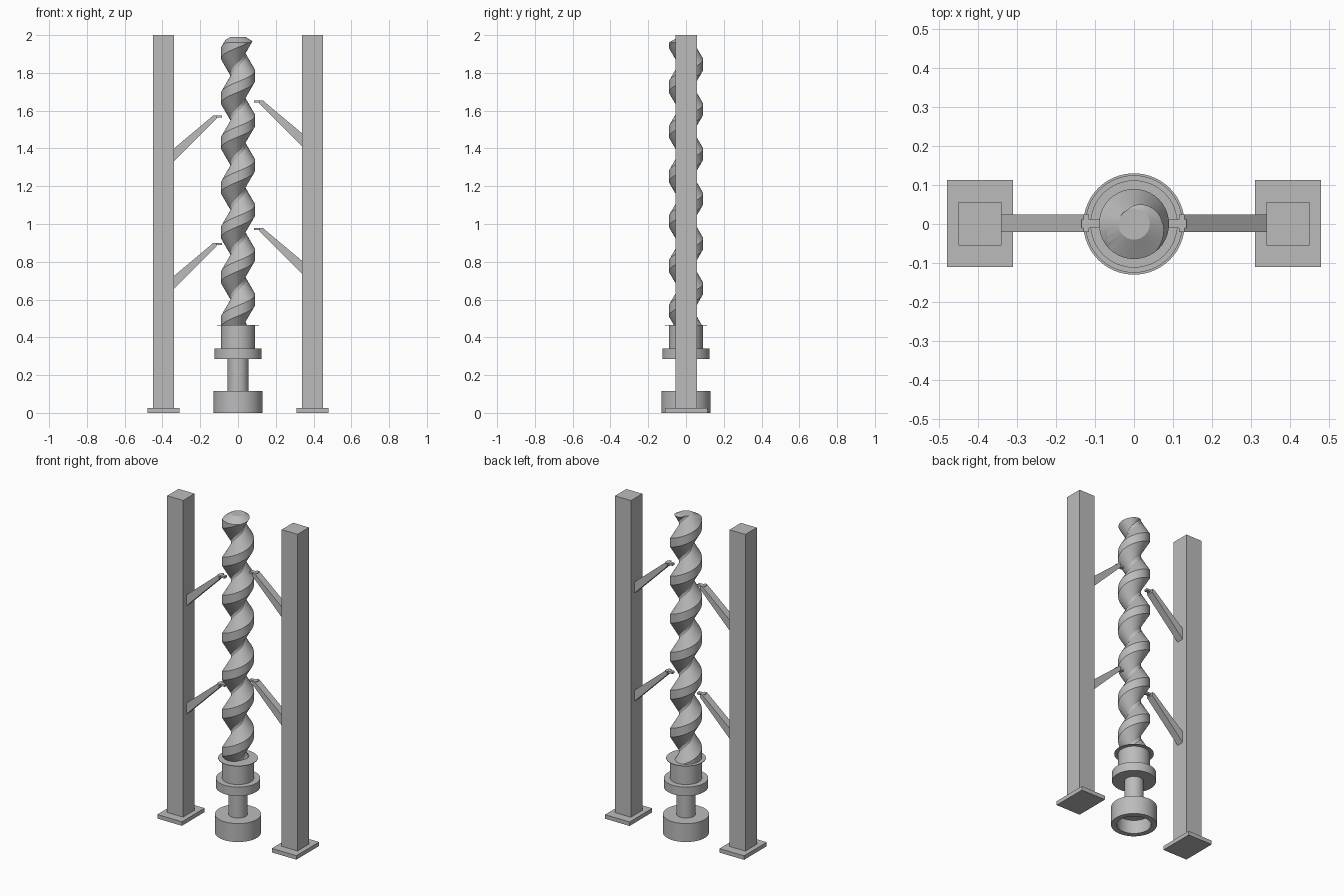
import bpy, bmesh
from math import cos, sin, pi, radians
from mathutils import Vector

if "Cube" in bpy.data.objects:
    bpy.data.objects.remove(bpy.data.objects["Cube"], do_unlink=True)

grey = bpy.data.materials.new("plain_grey")
grey.use_nodes = True
COLOUR = (0.5, 0.5, 0.5, 1)
grey.diffuse_color = COLOUR
grey.node_tree.nodes["Principled BSDF"].inputs["Base Color"].default_value = COLOUR


def add(name, bm, smooth=False):
    bmesh.ops.recalc_face_normals(bm, faces=bm.faces)
    mesh = bpy.data.meshes.new(name)
    bm.to_mesh(mesh)
    bm.free()
    mesh.materials.append(grey)
    ob = bpy.data.objects.new(name, mesh)
    bpy.context.collection.objects.link(ob)
    if smooth:
        shade(ob)
    return ob


def shade(ob):
    bpy.ops.object.select_all(action='DESELECT')
    ob.select_set(True)
    bpy.context.view_layer.objects.active = ob
    bpy.ops.object.shade_smooth_by_angle(angle=radians(30))


def box(name, lo, hi):
    bm = bmesh.new()
    bmesh.ops.create_cube(bm, size=1)
    for v in bm.verts:
        v.co = Vector([a + (b - a) * (c + 0.5) for a, b, c in zip(lo, hi, v.co)])
    return add(name, bm)


def lathe(name, profile, steps=64):
    """Revolve (radius, height) points around the vertical axis."""
    bm = bmesh.new()
    verts = [bm.verts.new((r, 0, z)) for r, z in profile]
    edges = [bm.edges.new(pair) for pair in zip(verts, verts[1:])]
    bmesh.ops.spin(bm, geom=verts + edges, cent=(0, 0, 0), axis=(0, 0, 1),
                   angle=2 * pi, steps=steps, use_duplicate=False)
    bmesh.ops.remove_doubles(bm, verts=bm.verts, dist=0.0001)
    return add(name, bm, True)


def prism(name, outline, y0, y1):
    """Extrude an (x, z) outline along y."""
    bm = bmesh.new()
    face = bm.faces.new([bm.verts.new((x, y0, z)) for x, z in outline])
    out = bmesh.ops.extrude_face_region(bm, geom=[face])
    moved = [g for g in out["geom"] if isinstance(g, bmesh.types.BMVert)]
    bmesh.ops.translate(bm, verts=moved, vec=(0, y1 - y0, 0))
    return add(name, bm)


# Posts with foot plates, and two sloping arms with narrow tips on each
for side, s in (("left", 1), ("right", -1)):
    box(side + "_post", (s * 0.395 - 0.055, -0.055, 0), (s * 0.395 + 0.055, 0.057, 2))
    box(side + "_foot_plate", (s * 0.395 - 0.085, -0.11, 0), (s * 0.395 + 0.085, 0.113, 0.025))
    for level, top in (("upper", 1.575), ("lower", 0.9)):
        z = top + (0.08 if s > 0 else 0)
        arm = [(0.345, -0.18), (0.13, 0), (0.115, 0), (0.115, -0.02), (0.345, -0.25)]
        prism(f"{side}_{level}_arm", [(s * x, z + h) for x, h in arm], -0.021, 0.024)
        tip = [(0.135, 0), (0.085, 0), (0.085, -0.012), (0.135, -0.012)]
        prism(f"{side}_{level}_arm_tip", [(s * x, z + h) for x, h in tip], -0.01, 0.012)

# Hollow base drum, shaft, collar and sleeve
lathe("base_drum", [(0, 0.085), (0.097, 0.085), (0.097, 0), (0.13, 0), (0.13, 0.115), (0, 0.115)])
lathe("shaft", [(0, 0.11), (0.055, 0.11), (0.055, 0.29), (0, 0.29)])
lathe("collar", [(0, 0.285), (0.125, 0.285), (0.125, 0.34), (0, 0.34)])
lathe("sleeve", [(0, 0.335), (0.09, 0.335), (0.09, 0.463), (0, 0.463)])
lathe("thin_disc", [(0, 0.463), (0.112, 0.463), (0.112, 0.466), (0, 0.466)])

# Screw: sweep one thread profile up a helix, then trim both ends
PITCH, TURNS, STEPS, START = 0.237, 9, 40, 0.0185
thread = [(0.04, 0), (0.09, 0.08), (0.09, 0.135), (0.04, 0.215), (0.04, PITCH)]
bm = bmesh.new()
rows = []
for i in range(TURNS * STEPS + 1):
    a = 2 * pi * i / STEPS
    z = START + PITCH * i / STEPS
    rows.append([bm.verts.new((r * cos(a), r * sin(a), z + h)) for r, h in thread])
for p, q in zip(rows, rows[1:]):
    for j in range(len(thread) - 1):
        bm.faces.new((p[j], q[j], q[j + 1], p[j + 1]))
bmesh.ops.remove_doubles(bm, verts=bm.verts, dist=0.0001)
for height, up in ((0.45, -1), (2.0, 1)):
    cut = bmesh.ops.bisect_plane(bm, geom=bm.verts[:] + bm.edges[:] + bm.faces[:], dist=1e-6,
                                 plane_co=(0, 0, height), plane_no=(0, 0, up), clear_outer=True)
    rim = [g for g in cut["geom_cut"] if isinstance(g, bmesh.types.BMEdge)]
    bmesh.ops.contextual_create(bm, geom=rim)
screw = add("screw", bm)

# Conical trim of the screw top
trim = lathe("screw_trim", [(0, 0.455), (0.2, 0.455), (0.2, 1.896), (0.04, 1.99), (0, 1.99)])
trim.hide_render = True
mod = screw.modifiers.new("trim", 'BOOLEAN')
mod.operation = 'INTERSECT'
mod.solver = 'EXACT'
mod.object = trim
bpy.context.view_layer.objects.active = screw
bpy.ops.object.modifier_apply(modifier="trim")
bpy.data.objects.remove(trim, do_unlink=True)
shade(screw)
